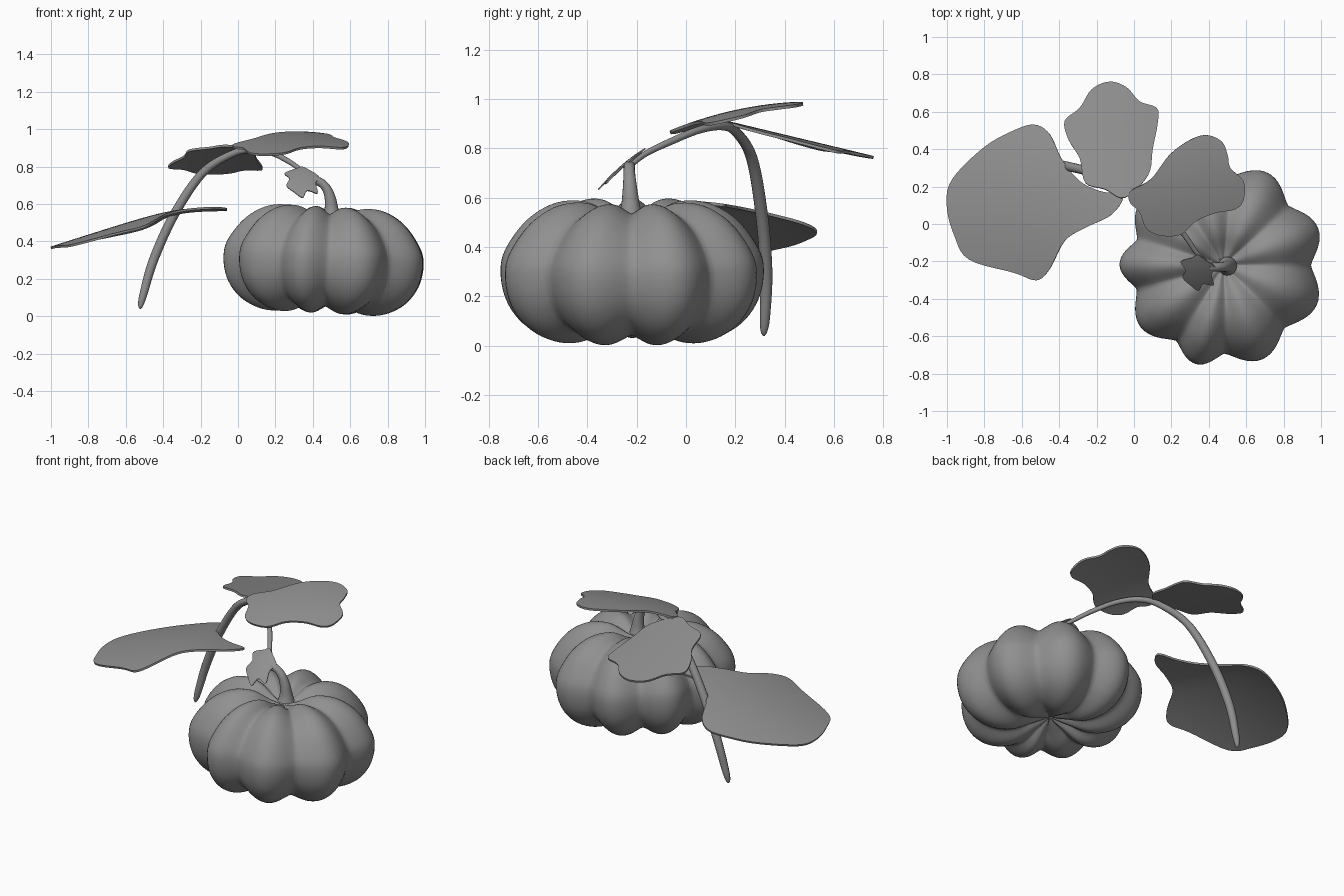
import bpy, bmesh, math
from mathutils import Vector

if "Cube" in bpy.data.objects:
    bpy.data.objects.remove(bpy.data.objects["Cube"])

grey = bpy.data.materials.new("dark_grey")
grey.diffuse_color = (0.28, 0.28, 0.28, 1)
grey.use_nodes = True
grey.node_tree.nodes["Principled BSDF"].inputs["Base Color"].default_value = grey.diffuse_color


def catmull(pts, n, closed=False):
    """Smooth curve through points of any dimension."""
    m, out = len(pts), []
    get = (lambda i: pts[i % m]) if closed else (lambda i: pts[min(max(i, 0), m - 1)])
    for i in range(m if closed else m - 1):
        p0, p1, p2, p3 = (get(i + k) for k in (-1, 0, 1, 2))
        for s in range(n):
            t = s / n
            out.append(tuple(0.5 * (2 * b + (c - a) * t + (2 * a - 5 * b + 4 * c - d) * t * t
                                    + (3 * b - a - 3 * c + d) * t ** 3)
                             for a, b, c, d in zip(p0, p1, p2, p3)))
    if not closed:
        out.append(tuple(pts[-1]))
    return out


def make(name, rings, start=None, end=None, thick=0):
    """Skin closed rings of points, capping each end with a fan to a point."""
    bm = bmesh.new()
    vs = [[bm.verts.new(p) for p in r] for r in rings]
    n = len(vs[0])
    for a, b in zip(vs, vs[1:]):
        for i in range(n):
            j = (i + 1) % n
            bm.faces.new((a[i], a[j], b[j], b[i]))
    for pole, r in ((start, vs[0]), (end, vs[-1])):
        if pole is not None:
            v = bm.verts.new(pole)
            for i in range(n):
                bm.faces.new((r[i], r[(i + 1) % n], v))
    bmesh.ops.recalc_face_normals(bm, faces=bm.faces)
    me = bpy.data.meshes.new(name)
    bm.to_mesh(me)
    bm.free()
    me.materials.append(grey)
    ob = bpy.data.objects.new(name, me)
    bpy.context.collection.objects.link(ob)
    bpy.ops.object.select_all(action='DESELECT')
    bpy.context.view_layer.objects.active = ob
    ob.select_set(True)
    if thick:
        mod = ob.modifiers.new("thickness", 'SOLIDIFY')
        mod.thickness, mod.offset = thick, 0
        bpy.ops.object.modifier_apply(modifier=mod.name)
    bpy.ops.object.shade_smooth_by_angle(angle=math.radians(60))
    return ob


def tube(name, pts, n=6, sides=16):
    """Tapered tube through (x, y, z, radius) points."""
    path = catmull(pts, n)
    P = [Vector(p[:3]) for p in path]
    ref = Vector((0.45, 0.87, 0.1))
    rings = []
    for i, p in enumerate(P):
        t = (P[min(i + 1, len(P) - 1)] - P[max(i - 1, 0)]).normalized()
        u = (ref - t * t.dot(ref)).normalized()
        v = t.cross(u)
        rings.append([p + (u * math.cos(a) + v * math.sin(a)) * path[i][3]
                      for a in (2 * math.pi * k / sides for k in range(sides))])
    return make(name, rings, P[0], P[-1])


def leaf(name, center, outline, height, thick=0.012):
    """Leaf blade: plan outline lifted onto a height function."""
    edge = catmull(outline, 5, True)
    cx, cy = center
    rings = []
    for k in range(10, 0, -1):
        f = k / 10
        ring = [(cx + (x - cx) * f, cy + (y - cy) * f) for x, y in edge]
        rings.append([(x, y, height(x, y)) for x, y in ring])
    return make(name, rings, None, (cx, cy, height(cx, cy)), thick)


# pumpkin: uneven soft lobes between grooves, slightly tilted
CX, CY = 0.468, -0.22
grooves = [0, 42, 85, 124, 163, 196, 239, 272, 315, 360]
profile = catmull([(0.012, .50), (.08, .525), (.19, .58), (.32, .575), (.44, .507), (.53, .39),
                   (.553, .295), (.53, .18), (.46, .085), (.35, .027), (.23, .02),
                   (.1, .07), (.012, .11)], 5)


def body_point(r, z, ang, w):
    k = 1 - 0.135 * w * min(1, r / 0.15)
    r *= 1 - 0.015 * (1 - math.cos(ang - 0.4)) / 2      # right side a little fuller
    x = r * k * math.cos(ang)
    return (CX + x + 0.05 * (z - 0.3), CY + r * k * math.sin(ang), 0.3 + (z - 0.3) * k - 0.055 * x)


spokes = []
for a, b in zip(grooves, grooves[1:]):
    for s in range(16):
        u = s / 16
        spokes.append((math.radians(a + (b - a) * u), 1 - math.sin(math.pi * u) ** 1.4))
make("pumpkin", [[body_point(r, z, a, w) for a, w in spokes] for r, z in profile],
     (CX, CY, .5), (CX, CY, .11))

# stem stub
tube("stem", [(.50, -.225, .53, .050), (.50, -.225, .57, .038), (.493, -.227, .63, .030),
              (.475, -.229, .68, .025), (.445, -.23, .713, .023), (.412, -.23, .725, .024),
              (.405, -.23, .725, .016)])

# arching vine
tube("vine", [(.41, -.225, .730, .010), (.34, -.16, .780, .012), (.27, -.06, .828, .014),
              (.18, .05, .873, .015), (.08, .14, .89, .017), (-.03, .2, .868, .019),
              (-.19, .265, .765, .023), (-.34, .305, .545, .025), (-.45, .325, .305, .025),
              (-.505, .32, .12, .021), (-.52, .316, .06, .014), (-.523, .315, .04, .004)])


def large_height(x, y):
    d, e = -x - .35, x + .4
    bend = (d + math.sqrt(d * d + .02)) / 2
    twist = (e + math.sqrt(e * e + .01)) / 2
    return .58 - .325 * bend - .28 * (y - .11) ** 2 + .35 * twist * (.11 - y)


# leaves
leaf("large_leaf", (-.52, .12),
     [(-.53, .53), (-.45, .48), (-.385, .345), (-.29, .23), (-.18, .175), (-.06, .15), (-.12, .05),
      (-.26, -.02), (-.37, -.09), (-.45, -.24), (-.52, -.30), (-.64, -.26), (-.88, -.19),
      (-.96, -.06), (-1, .1), (-.97, .24), (-.80, .41), (-.64, .5)], large_height)
leaf("back_leaf", (-.1, .45),
     [(-.13, .76), (-.04, .73), (.03, .655), (.12, .62), (.128, .55), (.1, .4), (.075, .26),
      (-.05, .14), (-.155, .185), (-.26, .22), (-.29, .35), (-.35, .45), (-.37, .55),
      (-.29, .62), (-.225, .72)],
     lambda x, y: .945 - .24 * y - .25 * (x + .1) ** 2)
leaf("right_leaf", (.26, .17),
     [(.39, .475), (.47, .44), (.5, .37), (.515, .3), (.585, .23), (.585, .13), (.54, .08),
      (.435, .06), (.33, .015), (.25, -.055), (.14, -.06), (.065, -.02), (.03, .065),
      (-.02, .115), (-.02, .175), (.09, .24), (.19, .37), (.3, .45)],
     lambda x, y: .905 + .22 * y - .3 * (x - .28) ** 2 - .35 * (y - .2) ** 2)
leaf("small_leaf", (.345, -.255),
     [(.34, -.165), (.38, -.19), (.435, -.23), (.415, -.27), (.425, -.325), (.37, -.32),
      (.345, -.355), (.3, -.325), (.26, -.285), (.275, -.245), (.25, -.2), (.31, -.18)],
     lambda x, y: .795 - .6 * (-.17 - y) - 1.5 * (-.17 - y) ** 2 - 1.5 * (x - .345) ** 2, 0.006)
